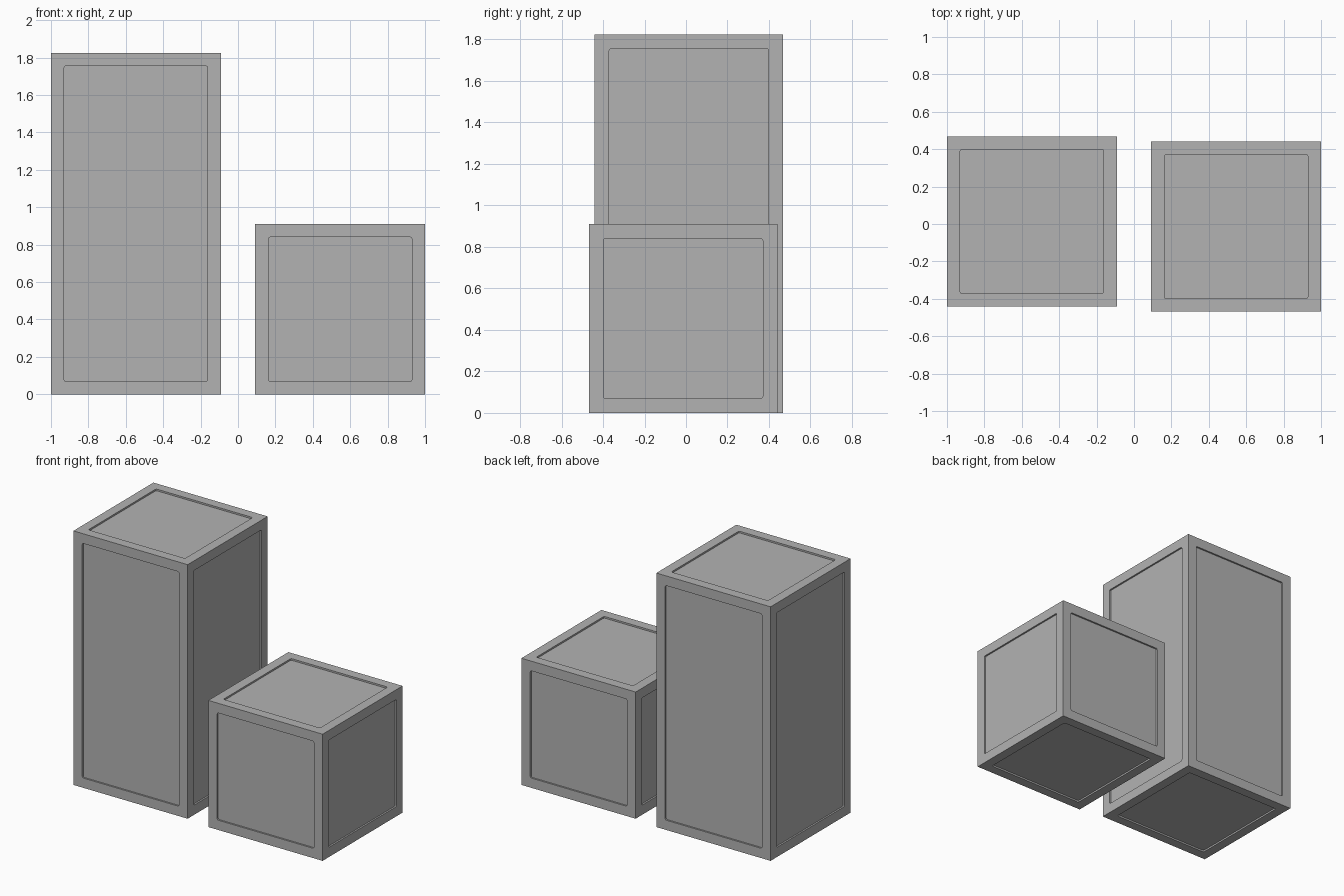
import bpy
import bmesh

default = bpy.data.objects.get("Cube")
if default:
    bpy.data.objects.remove(default, do_unlink=True)

BORDER = 0.07
DEPTH = 0.012
CORNER = 0.009

grey = bpy.data.materials.new("mid_grey")
grey.use_nodes = True
colour = (0.45, 0.45, 0.45, 1)
grey.diffuse_color = colour
grey.node_tree.nodes["Principled BSDF"].inputs["Base Color"].default_value = colour


def panelled_box(name, centre, size):
    """Box standing on the ground with a sunken panel in every side."""
    bm = bmesh.new()
    bmesh.ops.create_cube(bm, size=1)
    bmesh.ops.scale(bm, vec=size, verts=bm.verts)
    bmesh.ops.translate(bm, vec=(0, 0, size[2] / 2), verts=bm.verts)

    # Frame border, then sunken panel
    panels = bm.faces[:]
    bmesh.ops.inset_individual(bm, faces=panels, thickness=BORDER, use_even_offset=True)
    bmesh.ops.inset_individual(bm, faces=panels, thickness=0, depth=-DEPTH)

    # Slightly rounded panel corners
    walls = [e for e in bm.edges if abs(e.calc_length() - DEPTH) < DEPTH / 10]
    bmesh.ops.bevel(bm, geom=walls, offset=CORNER, segments=2, profile=0.5,
                    affect='EDGES')

    mesh = bpy.data.meshes.new(name)
    bm.to_mesh(mesh)
    bm.free()
    mesh.materials.append(grey)
    box = bpy.data.objects.new(name, mesh)
    box.location = (*centre, 0)
    bpy.context.collection.objects.link(box)


panelled_box("tall_box", (-0.546, 0.014), (0.908, 0.908, 1.825))
panelled_box("short_box", (0.546, -0.014), (0.908, 0.908, 0.91))
